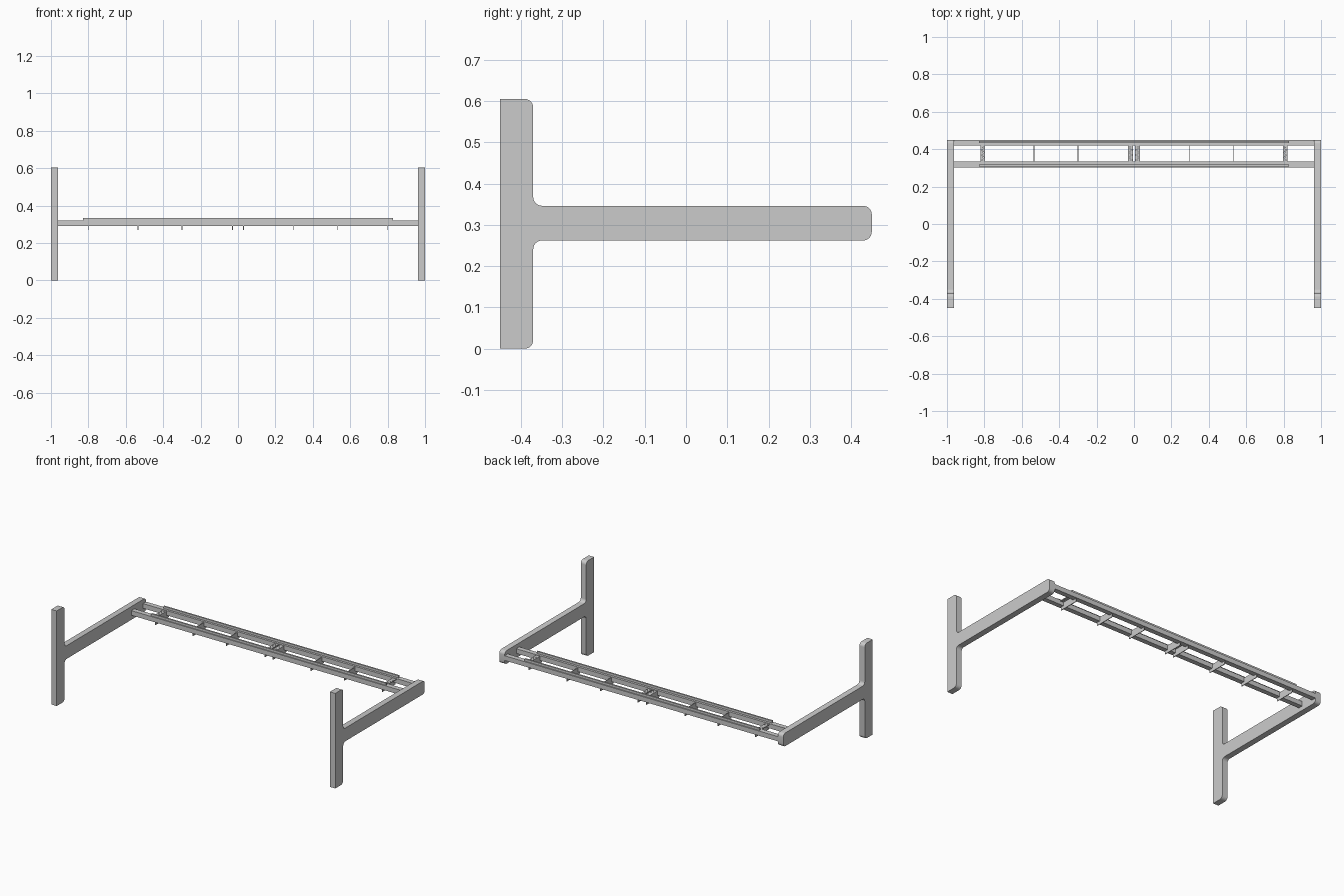
import bpy, bmesh, math
from mathutils import Vector

old = bpy.data.objects.get("Cube")
if old:
    bpy.data.objects.remove(old, do_unlink=True)

grey = bpy.data.materials.new("light_grey")
grey.use_nodes = True
grey.diffuse_color = (0.6, 0.6, 0.6, 1)
grey.node_tree.nodes["Principled BSDF"].inputs["Base Color"].default_value = (0.6, 0.6, 0.6, 1)


def finish(name, bm):
    bmesh.ops.recalc_face_normals(bm, faces=bm.faces)
    me = bpy.data.meshes.new(name)
    bm.to_mesh(me)
    bm.free()
    me.materials.append(grey)
    ob = bpy.data.objects.new(name, me)
    bpy.context.collection.objects.link(ob)
    return ob


def add_box(bm, x, y, z):
    """Box spanning the given (low, high) ranges."""
    vs = bmesh.ops.create_cube(bm, size=1)["verts"]
    for v in vs:
        v.co = [(r[0] + r[1]) / 2 + c * (r[1] - r[0]) for r, c in zip((x, y, z), v.co)]


def box(name, x, y, z):
    bm = bmesh.new()
    add_box(bm, x, y, z)
    return finish(name, bm)


def rounded(points, steps=6):
    """Round each (y, z, radius) corner of a right-angled outline."""
    out = []
    for i, (y, z, r) in enumerate(points):
        p = Vector((y, z))
        if r == 0:
            out.append(p)
            continue
        a = (Vector(points[i - 1][:2]) - p).normalized() * r
        b = (Vector(points[(i + 1) % len(points)][:2]) - p).normalized() * r
        for k in range(steps + 1):
            t = k / steps * math.pi / 2
            out.append(p + a * (1 - math.sin(t)) + b * (1 - math.cos(t)))
    return out


# T-shaped end frames: upright at the front, arm reaching back
R = 0.021
outline = rounded([(-0.45, 0, 0), (-0.37, 0, R), (-0.37, 0.262, R), (0.45, 0.262, R),
                   (0.45, 0.346, R), (-0.37, 0.346, R), (-0.37, 0.605, R), (-0.45, 0.605, 0)])
for side, s in (("left", 1), ("right", -1)):
    bm = bmesh.new()
    face = bm.faces.new([bm.verts.new((s * 0.962, p.x, p.y)) for p in outline])
    ext = bmesh.ops.extrude_face_region(bm, geom=[face])
    bmesh.ops.translate(bm, vec=(s * 0.038, 0, 0),
                        verts=[v for v in ext["geom"] if isinstance(v, bmesh.types.BMVert)])
    frame = finish(side + "_end_frame", bm)
    bpy.ops.object.select_all(action='DESELECT')
    frame.select_set(True)
    bpy.context.view_layer.objects.active = frame
    bpy.ops.object.shade_smooth_by_angle(angle=math.radians(30))

# Long rails with a thin raised strip on each
for label, y0, strip_y in (("front", 0.302, 0.313), ("back", 0.419, 0.438)):
    box(label + "_rail", (-0.962, 0.962), (y0, y0 + 0.031), (0.29, 0.32))
    box(label + "_rail_strip", (-0.828, 0.828), (strip_y - 0.005, strip_y + 0.005), (0.32, 0.334))

# Thin cross plates between the rails
T = 0.004
for i, x in enumerate((-0.535, -0.3, 0.295, 0.53)):
    box(f"cross_plate_{i + 1}", (x - T / 2, x + T / 2), (0.31, 0.442), (0.27, 0.315))


# Angle brackets: an upright plate and a perforated top flange
def angle_bracket(name, x, direction):
    far = x + direction * 0.024
    span = (min(x, far), max(x, far))
    box(name + "_web", (x - T / 2, x + T / 2), (0.31, 0.442), (0.27, 0.317))
    flange = box(name + "_flange", span, (0.332, 0.42), (0.312, 0.317))
    bm = bmesh.new()
    for k in range(6):
        vs = bmesh.ops.create_cone(bm, cap_ends=True, segments=12, radius1=0.003,
                                   radius2=0.003, depth=0.03)["verts"]
        cx = x + direction * (0.008 if k % 2 else 0.016)
        bmesh.ops.translate(bm, verts=vs, vec=(cx, 0.343 + k * 0.0132, 0.3145))
    cutter = finish(name + "_hole_cutter", bm)
    cutter.hide_render = True
    mod = flange.modifiers.new("holes", 'BOOLEAN')
    mod.operation = 'DIFFERENCE'
    mod.solver = 'EXACT'
    mod.object = cutter
    dg = bpy.context.evaluated_depsgraph_get()
    mesh = bpy.data.meshes.new_from_object(flange.evaluated_get(dg))
    flange.modifiers.clear()
    flange.data = mesh
    bpy.data.objects.remove(cutter, do_unlink=True)


for side, s in (("left", 1), ("right", -1)):
    angle_bracket(side + "_outer_bracket", s * 0.798, s)
    angle_bracket(side + "_centre_bracket", s * 0.029, -s)
